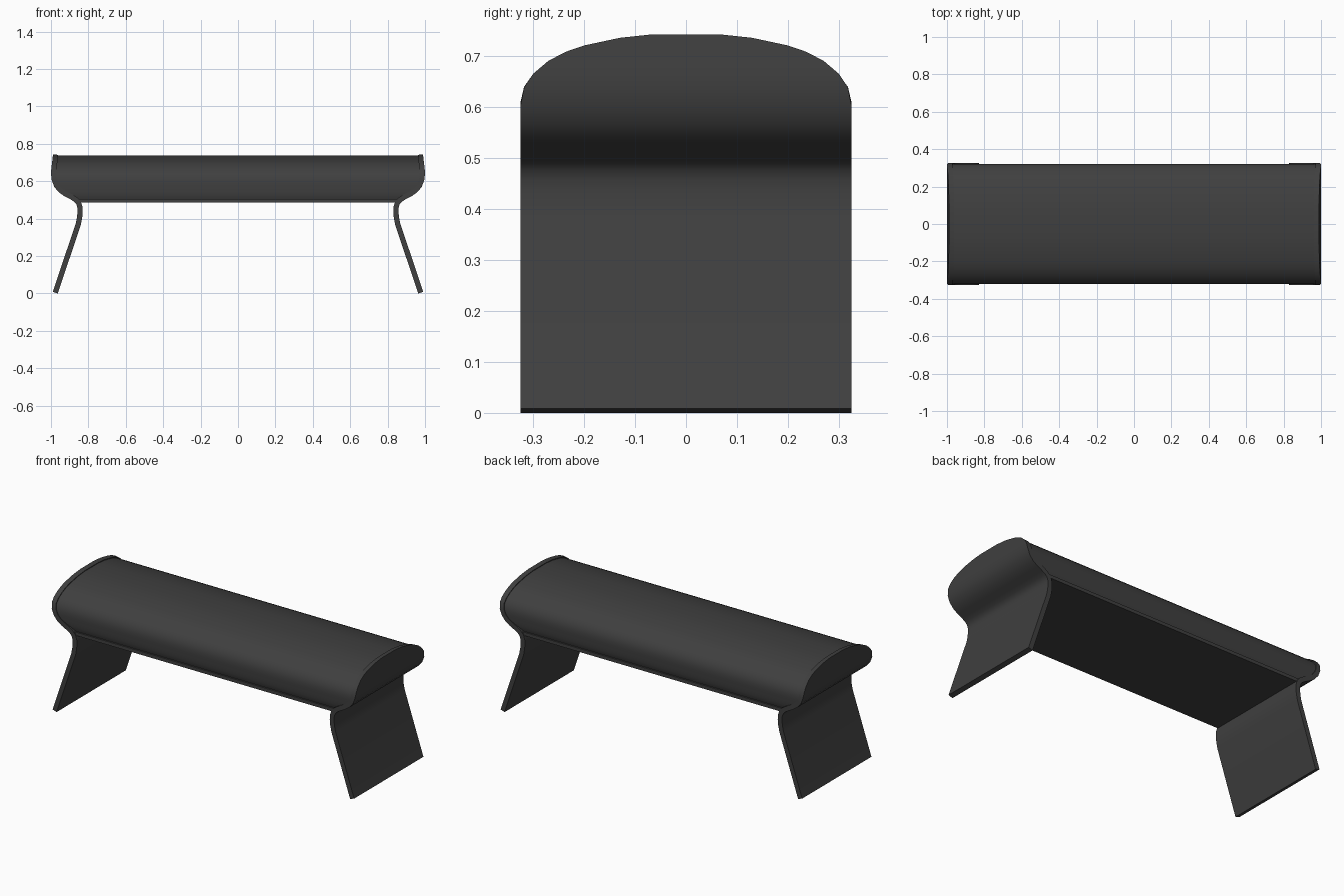
import bpy, bmesh
from mathutils import Vector

if "Cube" in bpy.data.objects:
    bpy.data.objects.remove(bpy.data.objects["Cube"])

THICK = 0.028
# side panel centre line (x, z), from the foot to the start of the rounded top
CURVE = [(0.977, 0.004), (0.854, 0.37), (0.847, 0.405), (0.844, 0.435), (0.845, 0.46),
         (0.852, 0.483), (0.867, 0.501), (0.892, 0.517), (0.923, 0.533), (0.950, 0.552),
         (0.970, 0.576), (0.982, 0.607)]
# rounded top outline (half width in y, z)
DOME = [(0.325, 0.61), (0.318, 0.64), (0.30, 0.665), (0.27, 0.69), (0.235, 0.708),
        (0.20, 0.72), (0.13, 0.735), (0.065, 0.742)]

dark = bpy.data.materials.new("dark_grey")
dark.diffuse_color = (0.05, 0.05, 0.05, 1)
dark.use_nodes = True
dark.node_tree.nodes["Principled BSDF"].inputs["Base Color"].default_value = dark.diffuse_color


def lerp(table, z):
    """x on a rising (x, z) polyline at height z"""
    for (x0, z0), (x1, z1) in zip(table, table[1:]):
        if z <= z1:
            return x0 + (x1 - x0) * (z - z0) / (z1 - z0)
    return table[-1][0]


def stack(name, levels, mirror=False):
    """Closed skin through levels, each ((xa, za), (xb, zb), half width)"""
    bm = bmesh.new()
    rings = []
    for (xa, za), (xb, zb), w in levels:
        rings.append([bm.verts.new(p) for p in
                      ((xa, -w, za), (xb, -w, zb), (xb, w, zb), (xa, w, za))])
    for r, s in zip(rings, rings[1:]):
        for i in range(4):
            j = (i + 1) % 4
            bm.faces.new((r[i], r[j], s[j], s[i]))
    bm.faces.new(rings[0])
    bm.faces.new(rings[-1])
    bmesh.ops.recalc_face_normals(bm, faces=bm.faces)
    me = bpy.data.meshes.new(name)
    bm.to_mesh(me)
    bm.free()
    me.materials.append(dark)
    ob = bpy.data.objects.new(name, me)
    bpy.context.collection.objects.link(ob)
    bpy.ops.object.select_all(action='DESELECT')
    ob.select_set(True)
    bpy.context.view_layer.objects.active = ob
    bpy.ops.object.shade_smooth_by_angle(angle=0.6)
    if mirror:
        ob.modifiers.new("mirror", 'MIRROR').use_mirror_merge = False
        # mirror plane is the object origin at x = 0
    return ob


# centre line continued up through the rounded top
top_x = [(0.982, 0.607), (0.986, 0.63), (0.985, 0.66), (0.980, 0.70), (0.975, 0.742)]
path = CURVE + [(lerp(top_x, z), z) for _, z in DOME[1:]]
widths = [0.325] * len(CURVE) + [w for w, _ in DOME[1:]]

# side panels: bent sheet, foot to rounded top
levels = []
for i, (x, z) in enumerate(path):
    a, b = path[max(i - 1, 0)], path[min(i + 1, len(path) - 1)]
    t = Vector((b[0] - a[0], b[1] - a[1])).normalized()
    n = Vector((t.y, -t.x)) * THICK / 2
    levels.append(((x - n.x, z - n.y), (x + n.x, z + n.y), widths[i]))
stack("side_panel", levels, mirror=True)

# seat cushion: domed body whose ends follow the panels
body = [(0.311, 0.505), (0.315, 0.517), (0.319, 0.533), (0.321, 0.552), (0.322, 0.58)]
body += [(w - 0.003, z - 0.006) for w, z in DOME]
levels = []
for w, z in body:
    x = lerp(path, z) - 0.008
    levels.append(((-x, z), (x, z), w))
stack("seat_cushion", levels)

# thin base board under the cushion
stack("seat_base", [((-0.85, z), (0.85, z), 0.32) for z in (0.485, 0.505)])
